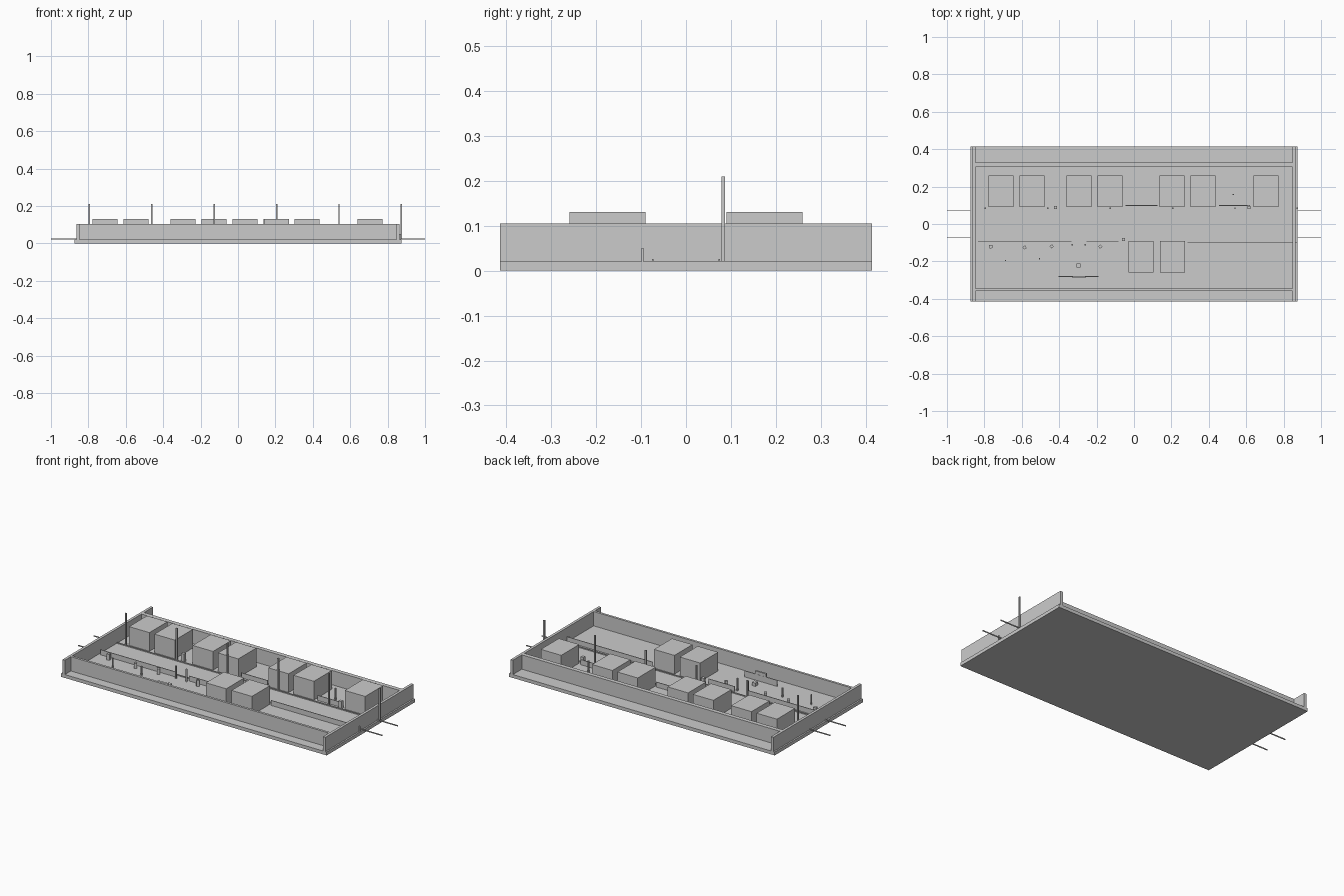
import bpy, math

FLOOR = 0.02


def box(name, x0, x1, y0, y1, z0, z1, turn=0.0):
    bpy.ops.mesh.primitive_cube_add(
        size=1, location=((x0 + x1) / 2, (y0 + y1) / 2, (z0 + z1) / 2))
    ob = bpy.context.object
    ob.name = name
    ob.scale = (x1 - x0, y1 - y0, z1 - z0)
    ob.rotation_euler.z = math.radians(turn)
    return ob


def block(name, x, y, size, top, turn=0.0):
    h = size / 2
    return box(name, x - h, x + h, y - h, y + h, FLOOR, top, turn)


# Ground slab and the walls standing on it
box("base_slab", -0.873, 0.873, -0.414, 0.414, 0, FLOOR)
for side, label in ((-1, "left"), (1, "right")):
    a, b = sorted((side * 0.848, side * 0.864))
    box("end_wall_" + label, a, b, -0.414, 0.414, FLOOR, 0.105)
box("back_wall", -0.848, 0.848, 0.305, 0.33, FLOOR, 0.105)
box("front_wall", -0.848, 0.848, -0.358, -0.344, FLOOR, 0.105)

# Pair of rails running out past both ends
for y in (-0.074, 0.074):
    box("rail", -1, 1, y - 0.002, y + 0.002, FLOOR, 0.026)

# Rows of houses
for x in (-0.712, -0.545, -0.294, -0.128, 0.203, 0.369, 0.706):
    box("back_house", x - 0.067, x + 0.067, 0.09, 0.259, FLOOR, 0.131)
for x in (0.037, 0.206):
    box("front_house", x - 0.067, x + 0.067, -0.259, -0.09, FLOOR, 0.131)

# Row of tall street poles
for i in range(6):
    block("street_pole", -0.794 + i * 0.3335, 0.083, 0.008, 0.21)

# Low fences filling the gaps between houses
for x0, x1, y in ((-0.835, -0.335, -0.095), (-0.254, -0.083, -0.095),
                  (0.285, 0.872, -0.097), (-0.045, 0.125, 0.099),
                  (0.455, 0.62, 0.099)):
    box("fence", x0, x1, y - 0.002, y + 0.002, FLOOR, 0.05)

# Small blocks in the yard and beside the track
for x, y, size, top, turn in ((-0.765, -0.121, 0.018, 0.055, 5),
                              (-0.585, -0.126, 0.016, 0.05, 30),
                              (-0.44, -0.12, 0.016, 0.055, 35),
                              (-0.18, -0.121, 0.016, 0.055, 40),
                              (-0.297, -0.222, 0.023, 0.04, 0),
                              (-0.056, -0.083, 0.018, 0.055, 0),
                              (-0.42, 0.088, 0.018, 0.07, 0),
                              (0.615, 0.088, 0.018, 0.065, 0)):
    block("yard_block", x, y, size, top, turn)

# Short posts, two of them flanking the gate opening
for x, y, top in ((-0.33, -0.111, 0.095), (-0.26, -0.111, 0.095),
                  (-0.687, -0.195, 0.08), (-0.505, -0.185, 0.075),
                  (0.53, 0.158, 0.09)):
    block("short_post", x, y, 0.007, top)

# Garden screen with a taller centre panel
box("screen_wall", -0.404, -0.19, -0.283, -0.278, FLOOR, 0.056)
box("screen_centre", -0.329, -0.259, -0.29, -0.279, FLOOR, 0.074)
